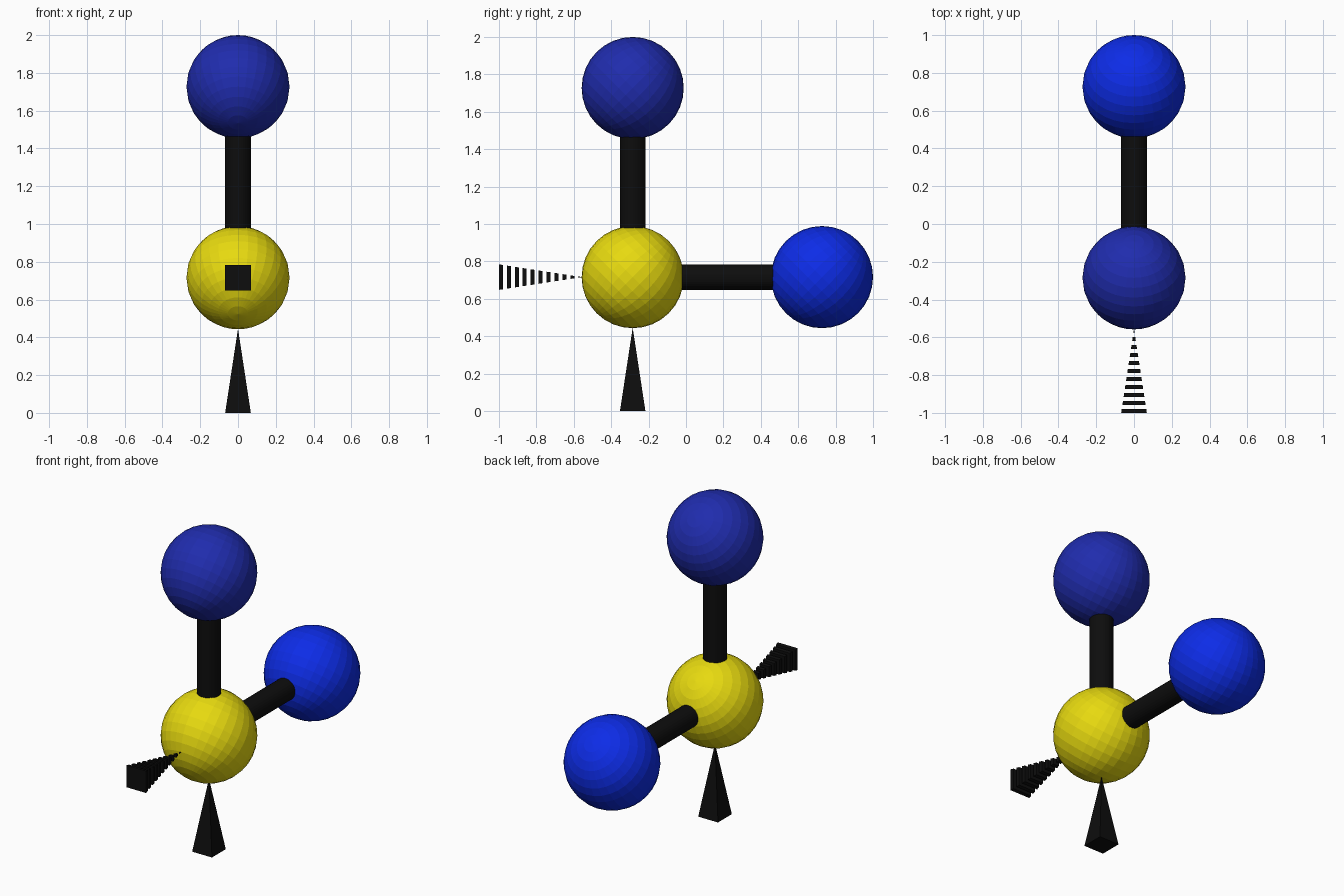
import bpy
from math import radians, sqrt
from mathutils import Vector

if "Cube" in bpy.data.objects:
    bpy.data.objects.remove(bpy.data.objects["Cube"])

R_BALL, R_ROD, HALF = 0.273, 0.068, 0.068
CENTRE = Vector((0, -0.285, 0.716))
UPPER = Vector((0, -0.285, 1.727))
REAR = Vector((0, 0.727, 0.716))


def material(name, rgb):
    mat = bpy.data.materials.new(name)
    mat.diffuse_color = (*rgb, 1)
    mat.use_nodes = True
    mat.node_tree.nodes["Principled BSDF"].inputs["Base Color"].default_value = mat.diffuse_color
    return mat


yellow = material("yellow", (0.80, 0.70, 0.005))
blue = material("blue", (0.004, 0.025, 0.80))
navy = material("navy", (0.014, 0.025, 0.42))
black = material("black", (0.004, 0.004, 0.004))


def finish(name, mat):
    obj = bpy.context.object
    obj.name = name
    obj.data.materials.append(mat)
    return obj


def ball(name, loc, mat):
    bpy.ops.mesh.primitive_uv_sphere_add(segments=32, ring_count=16, radius=R_BALL,
                                         location=loc, rotation=(radians(-45), 0, 0))
    finish(name, mat)


def rod(name, a, b):
    # bond embedded slightly in the balls at both ends
    d = b - a
    bpy.ops.mesh.primitive_cylinder_add(vertices=32, radius=R_ROD, depth=d.length - 2 * 0.245,
                                        location=(a + b) / 2,
                                        rotation=d.to_track_quat('Z', 'Y').to_euler())
    finish(name, black)


def wedge(name, tip, base, t0, t1):
    # square pyramid slice between fractions t0 and t1 from tip to base
    p, q = tip.lerp(base, t0), tip.lerp(base, t1)
    bpy.ops.mesh.primitive_cone_add(vertices=4, radius1=HALF * t1 * sqrt(2),
                                    radius2=HALF * t0 * sqrt(2), depth=(q - p).length)
    obj = finish(name, black)
    # square the pyramid to the axes, then aim it from base to tip
    for v in obj.data.vertices:
        x, y, z = v.co
        v.co = ((x - y) / sqrt(2), (x + y) / sqrt(2), z)
    obj.location = (p + q) / 2
    obj.rotation_euler = (tip - base).to_track_quat('Z', 'Y').to_euler()


# Atoms
ball("centre_ball", CENTRE, yellow)
ball("upper_ball", UPPER, navy)
ball("rear_ball", REAR, blue)

# Plain bonds
rod("upper_bond", CENTRE, UPPER)
rod("rear_bond", CENTRE, REAR)

# Solid wedge bond below
wedge("solid_wedge", CENTRE - Vector((0, 0, R_BALL - 0.003)), Vector((0, CENTRE.y, 0)), 0, 1)

# Hashed wedge bond in front, alternate slices of a pyramid
N = 21
tip, base = CENTRE - Vector((0, R_BALL - 0.003, 0)), Vector((0, -1, CENTRE.z))
for i in range(0, N, 2):
    wedge(f"hash_{i // 2 + 1}", tip, base, i / N, (i + 1) / N)
